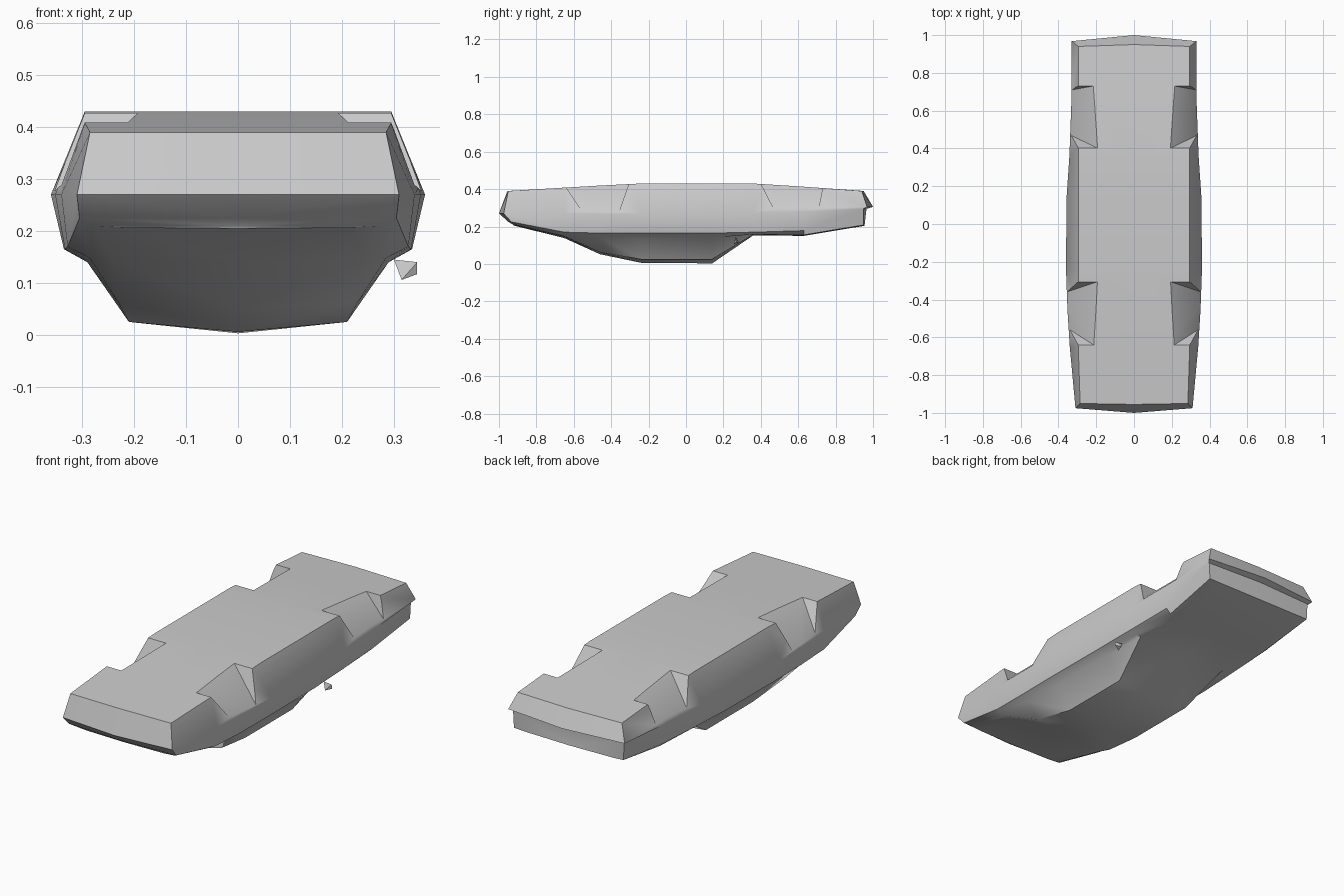
import bpy, bmesh

if "Cube" in bpy.data.objects:
    bpy.data.objects.remove(bpy.data.objects["Cube"])

paint = bpy.data.materials.new("grey paint")
paint.diffuse_color = (0.6, 0.6, 0.6, 1)
paint.use_nodes = True
paint.node_tree.nodes["Principled BSDF"].inputs["Base Color"].default_value = paint.diffuse_color


def make_object(name, bm):
    bmesh.ops.recalc_face_normals(bm, faces=bm.faces)
    mesh = bpy.data.meshes.new(name)
    bm.to_mesh(mesh)
    bm.free()
    mesh.materials.append(paint)
    ob = bpy.data.objects.new(name, mesh)
    bpy.context.collection.objects.link(ob)
    return ob


def hull(name, points):
    bm = bmesh.new()
    for p in points:
        bm.verts.new(p)
    bmesh.ops.convex_hull(bm, input=bm.verts)
    return make_object(name, bm)


# Lengthwise lines of the overturned body, one value per station along y
Y = (-.92, -.65, -.46, -.24, .14, .36, .63, .95)
lines = [  # (x values, z values, y of both ends)
    ((.285, .295, .295, .295, .295, .295, .295, .295),
     (.39, .408, .419, .43, .43, .43, .413, .39), (-.95, .94)),     # floor edge
    ((.31, .34, .352, .36, .357, .342, .332, .33),
     (.27, .27, .27, .27, .27, .275, .28, .305), (-.975, .968)),    # widest line
    ((.305, .328, .333, .335, .333, .328, .32, .315),
     (.225, .17, .165, .165, .165, .17, .178, .295), (-.935, .95)),  # sill
    ((.28, .285, .29, .29, .29, .29, .295, .31),
     (.21, .148, .14, .14, .14, .158, .155, .208), (-.915, .95)),   # window base
    ((.22, .24, .23, .21, .21, .26, .24, .25),
     (.207, .145, .062, .025, .025, .157, .152, .206), (-.918, .952)),  # roof edge
]
bow = [(-.005, .01), (-.025, .032), (-.015, .015), (-.01, .005), (-.005, .002)]
centre_z = (.205, .138, .052, .006, .003, .153, .15, .204)

bm = bmesh.new()
last = len(Y) - 1
rings = []
for i, y in enumerate(Y):
    ring = [bm.verts.new((0, {0: -.955, last: .95}.get(i, y), lines[0][1][i]))]
    for xs, zs, ends in lines:
        yy = ends[0] if i == 0 else ends[1] if i == last else y
        ring.append(bm.verts.new((xs[i], yy, zs[i])))
    ring.append(bm.verts.new((0, {0: -.92, last: .955}.get(i, y), centre_z[i])))
    rings.append(ring)
for a, b in zip(rings, rings[1:]):
    for j in range(len(a) - 1):
        bm.faces.new((a[j], a[j + 1], b[j + 1], b[j]))

# Bowed end caps (half only, mirrored below)
for side, i in enumerate((0, last)):
    ring = rings[i]
    mids = [ring[0]]
    for k in range(1, 4):
        co = ring[k + 1].co
        mids.append(bm.verts.new((0, co.y + bow[k][side], co.z)))
    mids.append(ring[-1])
    for k in range(4):
        bm.faces.new((ring[k + 1], mids[k], mids[k + 1], ring[k + 2]))
body = make_object("car_body", bm)
mirror = body.modifiers.new("mirror", 'MIRROR')
mirror.use_clip = True


# Wheel recesses: sloped notches cut into the floor edges
def recess(name, top, low, side):
    pts = []
    for z in (.52, .22):
        t = (.43 - z) / .155
        for k in (0, 1):
            y = top[k] + (low[k] - top[k]) * t
            pts += [(side * (.19 + .165 * t), y, z), (side * .6, y, z)]
    return hull(name, pts)


cutters = []
for side in (-1, 1):
    cutters.append(recess("recess_cutter", (-.655, -.305), (-.55, -.36), side))
    cutters.append(recess("recess_cutter", (.40, .735), (.48, .705), side))
for c in cutters:
    mod = body.modifiers.new("recess", 'BOOLEAN')
    mod.operation, mod.object, mod.solver = 'DIFFERENCE', c, 'EXACT'
bpy.context.view_layer.objects.active = body
body.select_set(True)
for mod in list(body.modifiers):
    bpy.ops.object.modifier_apply(modifier=mod.name)
for c in cutters:
    bpy.data.objects.remove(c)
bpy.ops.object.shade_smooth_by_angle(angle=.7)

# Single surviving wing mirror
hull("wing_mirror", [(.30, .265, .145), (.345, .265, .14), (.345, .27, .117),
                     (.315, .255, .106), (.318, .285, .115)])
